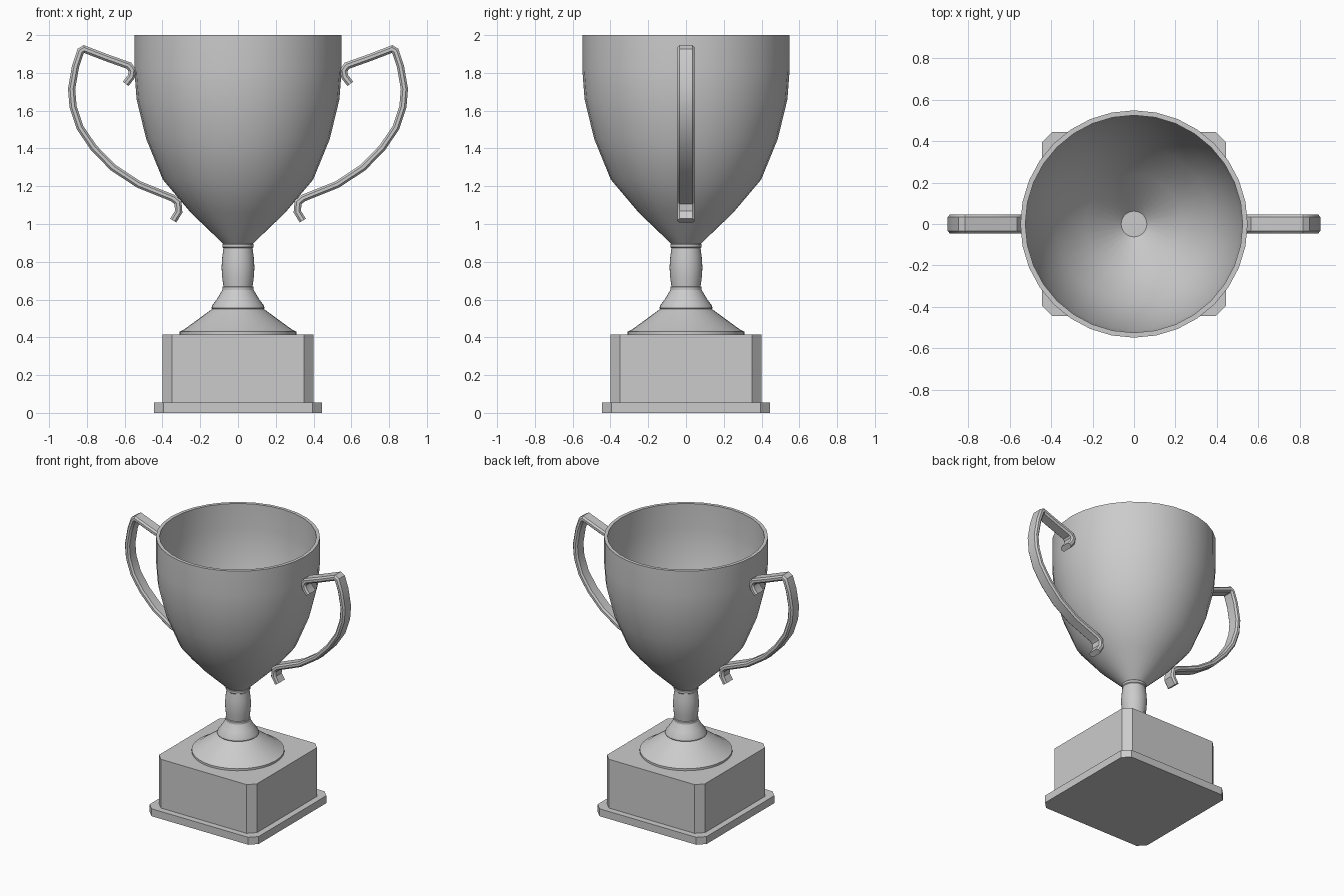
import bpy, bmesh, math
from mathutils import Vector

if "Cube" in bpy.data.objects:
    bpy.data.objects.remove(bpy.data.objects["Cube"])


def finish(name, bm, angle=30):
    bmesh.ops.recalc_face_normals(bm, faces=bm.faces)
    mesh = bpy.data.meshes.new(name)
    bm.to_mesh(mesh)
    bm.free()
    mesh.shade_smooth()
    mesh.set_sharp_from_angle(angle=math.radians(angle))
    ob = bpy.data.objects.new(name, mesh)
    bpy.context.collection.objects.link(ob)
    return ob


def bridge(bm, rings):
    for a, b in zip(rings, rings[1:]):
        n = len(a)
        for i in range(n):
            j = (i + 1) % n
            bm.faces.new((a[i], a[j], b[j], b[i]))


def prism(name, half, cut, z0, z1):
    """Square block with chamfered vertical corners."""
    a, b = half, half - cut
    outline = [(a, -b), (a, b), (b, a), (-b, a), (-a, b), (-a, -b), (-b, -a), (b, -a)]
    bm = bmesh.new()
    rings = [[bm.verts.new((x, y, z)) for x, y in outline] for z in (z0, z1)]
    bridge(bm, rings)
    for ring in rings:
        bm.faces.new(ring)
    return finish(name, bm)


def lathe(name, profile, segments=32, cap_start=False, cap_end=False):
    bm = bmesh.new()
    turn = [2 * math.pi * i / segments for i in range(segments)]
    rings = [[bm.verts.new((r * math.cos(t), r * math.sin(t), z)) for t in turn]
             for r, z in profile]
    bridge(bm, rings)
    if cap_start:
        bm.faces.new(rings[0])
    if cap_end:
        bm.faces.new(rings[-1])
    return finish(name, bm)


def strap(name, path, section, side):
    """Sweep a (y, thickness) section along a mitred path in the xz plane."""
    pts = [Vector((x * side, z)) for x, z in path]
    bm = bmesh.new()
    rings = []
    for i, p in enumerate(pts):
        d0 = (p - pts[max(i - 1, 0)]).normalized()
        d1 = (pts[min(i + 1, len(pts) - 1)] - p).normalized()
        d = (d0 + d1).normalized()
        normal = Vector((-d.y, d.x))
        edge = d1 if d1.length else d0
        miter = 1 / max(d.dot(edge), 0.7)
        rings.append([bm.verts.new((p.x + normal.x * t * miter, y, p.y + normal.y * t * miter))
                      for y, t in section])
    bridge(bm, rings)
    bm.faces.new(rings[0])
    bm.faces.new(rings[-1])
    return finish(name, bm)


# Plinth
prism("base_plate", 0.445, 0.05, 0.0, 0.055)
prism("plinth_block", 0.40, 0.05, 0.055, 0.415)

# Foot and stem
lathe("foot", [(0.31, 0.415), (0.31, 0.43), (0.285, 0.442), (0.137, 0.55), (0.14, 0.555),
               (0.137, 0.568), (0.11, 0.605), (0.083, 0.65)], cap_start=True)
lathe("stem", [(0.083, 0.65), (0.083, 0.667), (0.077, 0.67), (0.084, 0.72), (0.087, 0.77),
               (0.084, 0.82), (0.077, 0.872), (0.082, 0.877), (0.082, 0.892), (0.078, 0.897)])

# Cup: outer wall, rim, inner wall and inner floor
lathe("cup", [(0.078, 0.895), (0.25, 1.06), (0.398, 1.235), (0.486, 1.45), (0.537, 1.66),
              (0.549, 1.82), (0.549, 2.0), (0.525, 2.0), (0.525, 1.82), (0.513, 1.665),
              (0.462, 1.46), (0.378, 1.25), (0.235, 1.08), (0.062, 0.915)], cap_end=True)

# Handles: scrolled ends, flat chamfered strap
handle_path = [(0.595, 1.742), (0.565, 1.78), (0.559, 1.812), (0.577, 1.838), (0.695, 1.88),
               (0.815, 1.926), (0.833, 1.915), (0.86, 1.835), (0.881, 1.715), (0.873, 1.62),
               (0.836, 1.51), (0.765, 1.405), (0.663, 1.30), (0.527, 1.21), (0.345, 1.137),
               (0.318, 1.115), (0.314, 1.065), (0.343, 1.018)]
handle_section = [(-0.034, -0.019), (0.034, -0.019), (0.046, -0.008), (0.046, 0.008),
                  (0.034, 0.019), (-0.034, 0.019), (-0.046, 0.008), (-0.046, -0.008)]
for label, side in (("left", -1), ("right", 1)):
    strap(label + "_handle", handle_path, handle_section, side)
